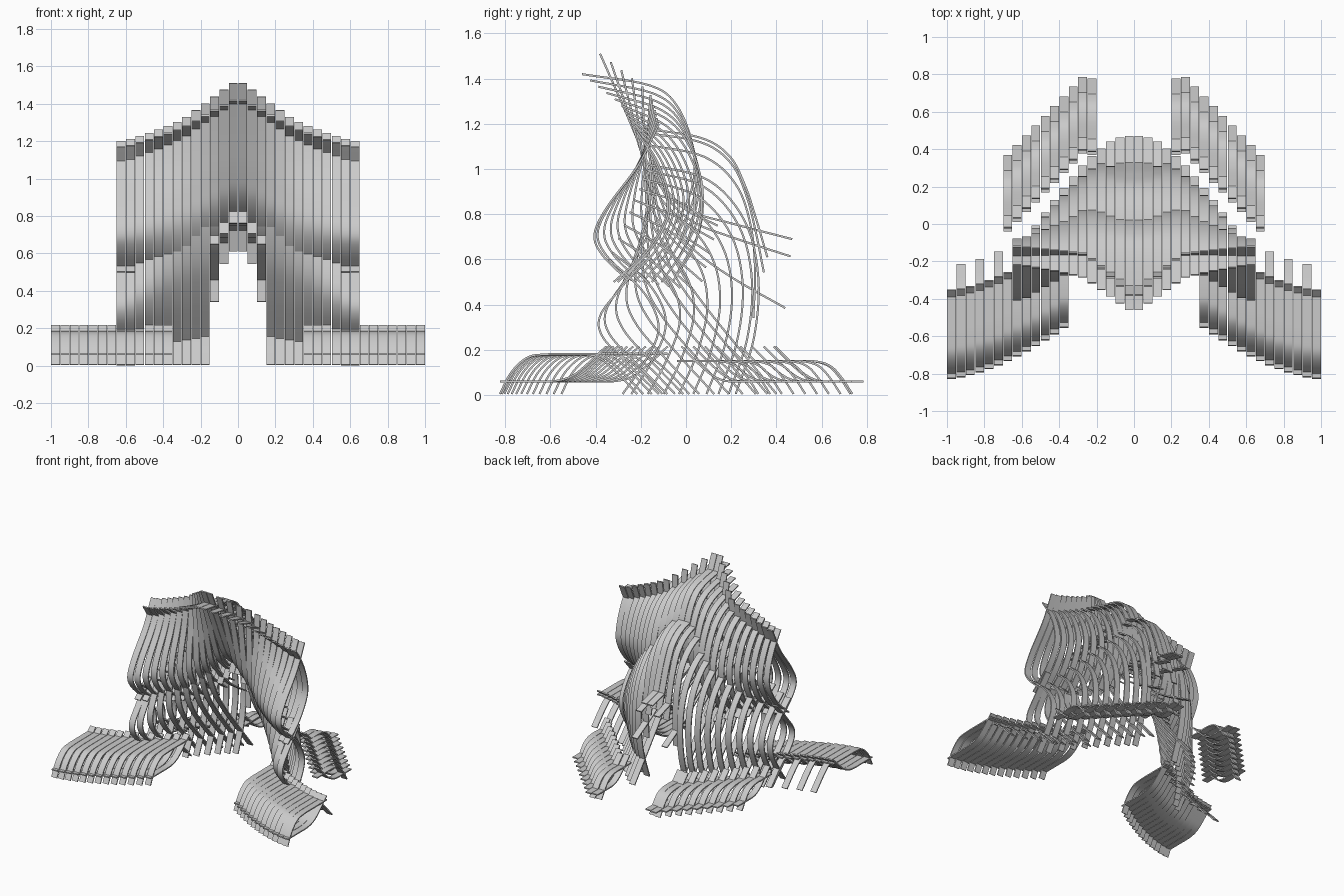
import bpy, bmesh
from mathutils import Vector

if "Cube" in bpy.data.objects:
    bpy.data.objects.remove(bpy.data.objects["Cube"])

PITCH, WIDTH, THICK = 0.05, 0.047, 0.009


def spline(pts, n=6):
    # smooth curve through (y, z) points
    p = [Vector(q) for q in pts]
    p = [2 * p[0] - p[1]] + p + [2 * p[-1] - p[-2]]
    out = []
    for k in range(1, len(p) - 2):
        a, b, c, d = p[k - 1:k + 3]
        for j in range(n):
            t = j / n
            out.append(0.5 * (2 * b + (c - a) * t + (2 * a - 5 * b + 4 * c - d) * t * t
                              + (3 * b - a - 3 * c + d) * t ** 3))
    out.append(p[-2])
    return out


def add_slat(bm, x, pts):
    # one bent strip at x, following a side profile
    path = spline(pts)
    rings = []
    for k, p in enumerate(path):
        tan = (path[min(k + 1, len(path) - 1)] - path[max(k - 1, 0)]).normalized()
        nrm = Vector((-tan.y, tan.x)) * THICK / 2
        ring = []
        for sx, s in ((-1, -1), (1, -1), (1, 1), (-1, 1)):
            q = p + nrm * s
            ring.append(bm.verts.new((x + sx * WIDTH / 2, q.x, max(q.y, 0))))
        rings.append(ring)
    for a, b in zip(rings, rings[1:]):
        for k in range(4):
            bm.faces.new((a[k], a[(k + 1) % 4], b[(k + 1) % 4], b[k]))
    bm.faces.new(rings[0][::-1])
    bm.faces.new(rings[-1])


def build(name, indices, profile):
    # a row of slats, mirrored left to right
    bm = bmesh.new()
    for i in indices:
        x = (i + 0.5) * PITCH
        add_slat(bm, x, profile(x))
    bmesh.ops.recalc_face_normals(bm, faces=bm.faces)
    me = bpy.data.meshes.new(name)
    bm.to_mesh(me)
    bm.free()
    ob = bpy.data.objects.new(name, me)
    bpy.context.collection.objects.link(ob)
    ob.modifiers.new("mirror", 'MIRROR').use_mirror_merge = False
    bpy.context.view_layer.objects.active = ob
    ob.select_set(True)
    bpy.ops.object.shade_smooth_by_angle(angle=0.6)
    ob.select_set(False)


def morph(centre, middle, outer, xm, p_in=1.0, p_out=1.0):
    # profile blended from the centre, through xm, to the outer edge
    def f(x):
        if x < xm:
            a, b, t = centre, middle, ((x - 0.025) / (xm - 0.025)) ** p_in
        else:
            a, b, t = middle, outer, min(1, (x - xm) / (0.6 - xm)) ** p_out
        return [Vector(p).lerp(Vector(q), t) for p, q in zip(a, b)]
    return f


# upper canopy tier: two crossing layers
upper_front = morph(
    [(-.38, 1.51), (-.27, 1.26), (-.18, 1.05), (-.11, .92), (.0, .82), (.14, .75)],
    [(-.16, 1.34), (-.17, 1.12), (-.18, .92), (-.17, .76), (-.08, .6), (.06, .46)],
    [(-.12, 1.2), (-.21, 1.02), (-.35, .83), (-.405, .71), (-.37, .62), (-.26, .51)], 0.26, 1, .8)
upper_back = morph(
    [(-.46, 1.42), (-.16, 1.37), (-.04, 1.28), (.03, 1.1), (.03, .93), (-.04, .76)],
    [(-.29, 1.29), (-.08, 1.2), (.03, 1.06), (.08, .88), (.06, .68), (-.04, .5)],
    [(-.22, 1.17), (-.14, 1.04), (-.09, .9), (-.09, .78), (-.18, .63), (-.32, .5)], 0.26, 1, .85)
build("canopy_upper_front_slats", range(13), upper_front)
build("canopy_upper_back_slats", range(13), upper_back)

# lower canopy tier and legs
lower_back = morph(
    [(-.2, 1.18), (.06, 1.14), (.19, 1.06), (.26, .93), (.31, .78), (.36, .61)],
    [(-.16, 1.02), (.1, .95), (.26, .77), (.32, .52), (.3, .25), (.22, .005)],
    [(-.34, .6), (-.2, .47), (-.13, .35), (-.13, .25), (-.2, .12), (-.28, .005)], 0.175, 2, 1.3)
lower_front = morph(
    [(-.2, 1.25), (-.14, 1.02), (-.08, .9), (.03, .81), (.2, .76), (.47, .69)],
    [(-.16, 1.05), (-.12, .8), (-.04, .58), (.08, .4), (.24, .2), (.4, .005)],
    [(-.18, .6), (-.3, .46), (-.38, .35), (-.37, .26), (-.27, .15), (-.12, .005)], 0.175, 2, 1.2)
build("canopy_lower_back_slats", range(13), lower_back)
build("canopy_lower_front_slats", range(13), lower_front)


# front benches
def front_edge(x):
    return -.825 + .27 * ((1 - x) / .62) ** 1.6


def front_seat(x):
    y = front_edge(x)
    return [(y, .005), (y + .05, .1), (y + .12, .165), (y + .2, .18), (y + .34, .182), (y + .47, .183)]


def front_base(x):
    y = front_edge(x)
    return [(y, .06), (y + .12, .06), (y + .24, .062), (y + .32, .085), (y + .39, .14), (y + .47, .215)]


def front_leg(x):
    y = front_edge(x)
    return [(y + .37, .182), (y + .43, .165), (y + .5, .11), (y + .6, .005)]


build("front_bench_seat_slats", range(7, 20), front_seat)
build("front_bench_base_slats", range(7, 20), front_base)
build("front_bench_rear_legs", range(8, 20, 2), front_leg)


# back benches
def back_edge(x):
    return .37 + (.675 - x) * 1.04 - (.06 if x < .24 else 0)


def back_seat(x):
    y = back_edge(x) - .05
    return [(y, .005), (y - .05, .08), (y - .1, .13), (y - .17, .15), (y - .27, .15), (y - .36, .15)]


def back_base(x):
    y = back_edge(x)
    return [(y, .06), (y - .1, .06), (y - .19, .062), (y - .25, .085), (y - .31, .135), (y - .39, .215)]


build("back_bench_seat_slats", range(4, 14), back_seat)
build("back_bench_base_slats", range(4, 14), back_base)
